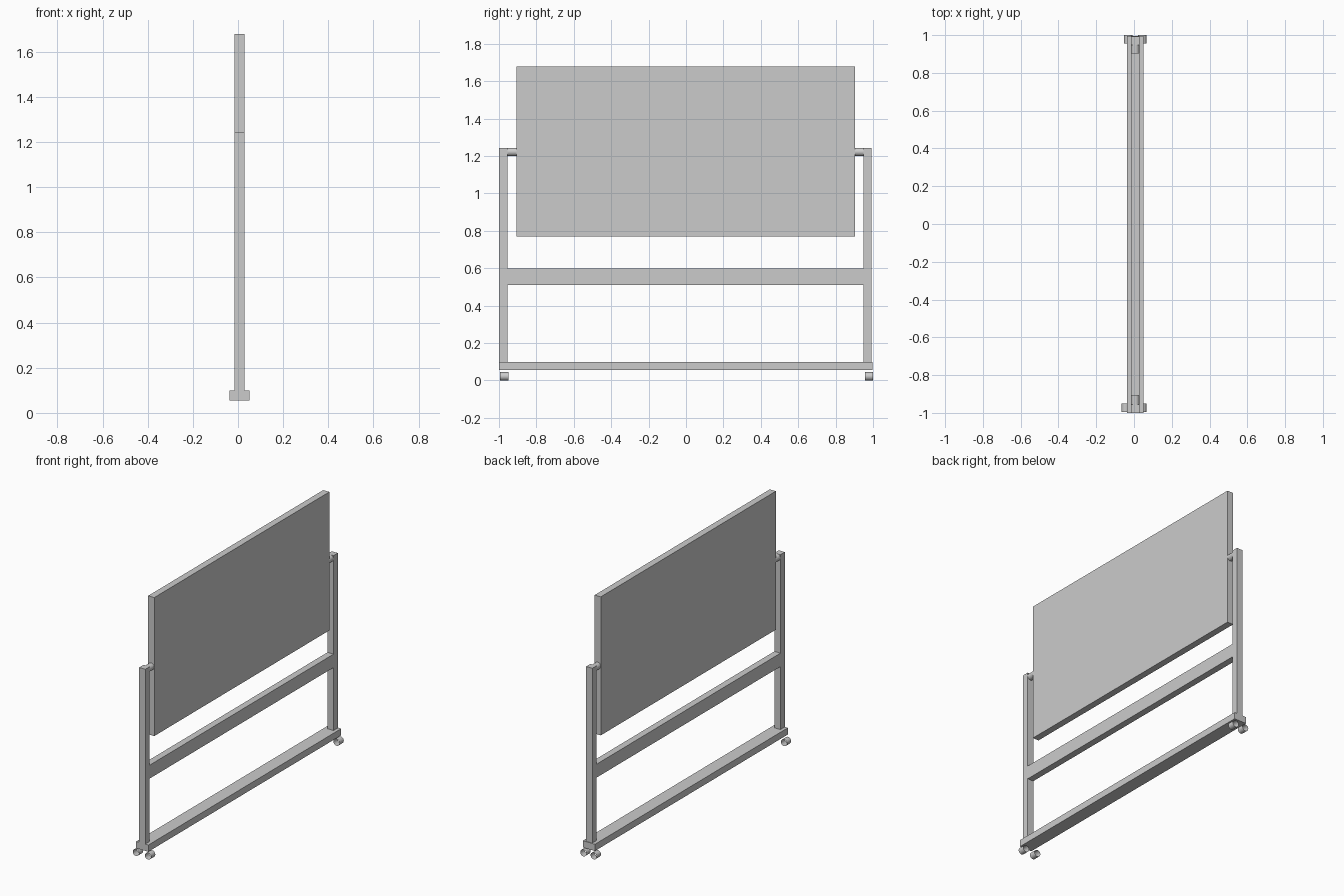
import bpy
import math

if "Cube" in bpy.data.objects:
    bpy.data.objects.remove(bpy.data.objects["Cube"])

CX = 0.0065   # depth centre of the frame
T = 0.044     # tube stock thickness


def box(name, x, y, z):
    """Box from (min, max) pairs on each axis."""
    bpy.ops.mesh.primitive_cube_add(
        size=1, location=[(a + b) / 2 for a, b in (x, y, z)])
    ob = bpy.context.object
    ob.name = name
    ob.scale = [b - a for a, b in (x, y, z)]
    bpy.ops.object.transform_apply(location=False, rotation=False, scale=True)
    return ob


def tube(name, x, y, z, diameter):
    """Open smooth cylinder running along y."""
    bpy.ops.mesh.primitive_cylinder_add(
        vertices=32, radius=diameter / 2, depth=y[1] - y[0],
        end_fill_type='NOTHING', location=(x, (y[0] + y[1]) / 2, z),
        rotation=(math.pi / 2, 0, 0))
    ob = bpy.context.object
    ob.name = name
    bpy.ops.object.shade_smooth_by_angle()
    return ob


stock = (CX - T / 2, CX + T / 2)

# Board panel and frame rails
box("board_panel", stock, (-0.907, 0.904), (0.771, 1.678))
box("middle_rail", stock, (-0.955, 0.948), (0.511, 0.599))
box("base_rail", (CX - T, CX + T), (-1.0, 0.996), (0.055, 0.099))

# Posts and board pivots
for side, post, pivot in (("left", (-1.0, -0.955), (-0.955, -0.907)),
                          ("right", (0.948, 0.992), (0.904, 0.948))):
    box(side + "_post", stock, post, (0.099, 1.244))
    tube(side + "_pivot", CX, pivot, 1.222, T)

# Caster wheels
for name, x, y in (("left_front_wheel", 0.044, (-0.994, -0.950)),
                   ("left_back_wheel", -0.044, (-0.994, -0.950)),
                   ("right_front_wheel", 0.044, (0.956, 1.0)),
                   ("right_back_wheel", -0.031, (0.956, 1.0))):
    tube(name, x, y, 0.022, T)
